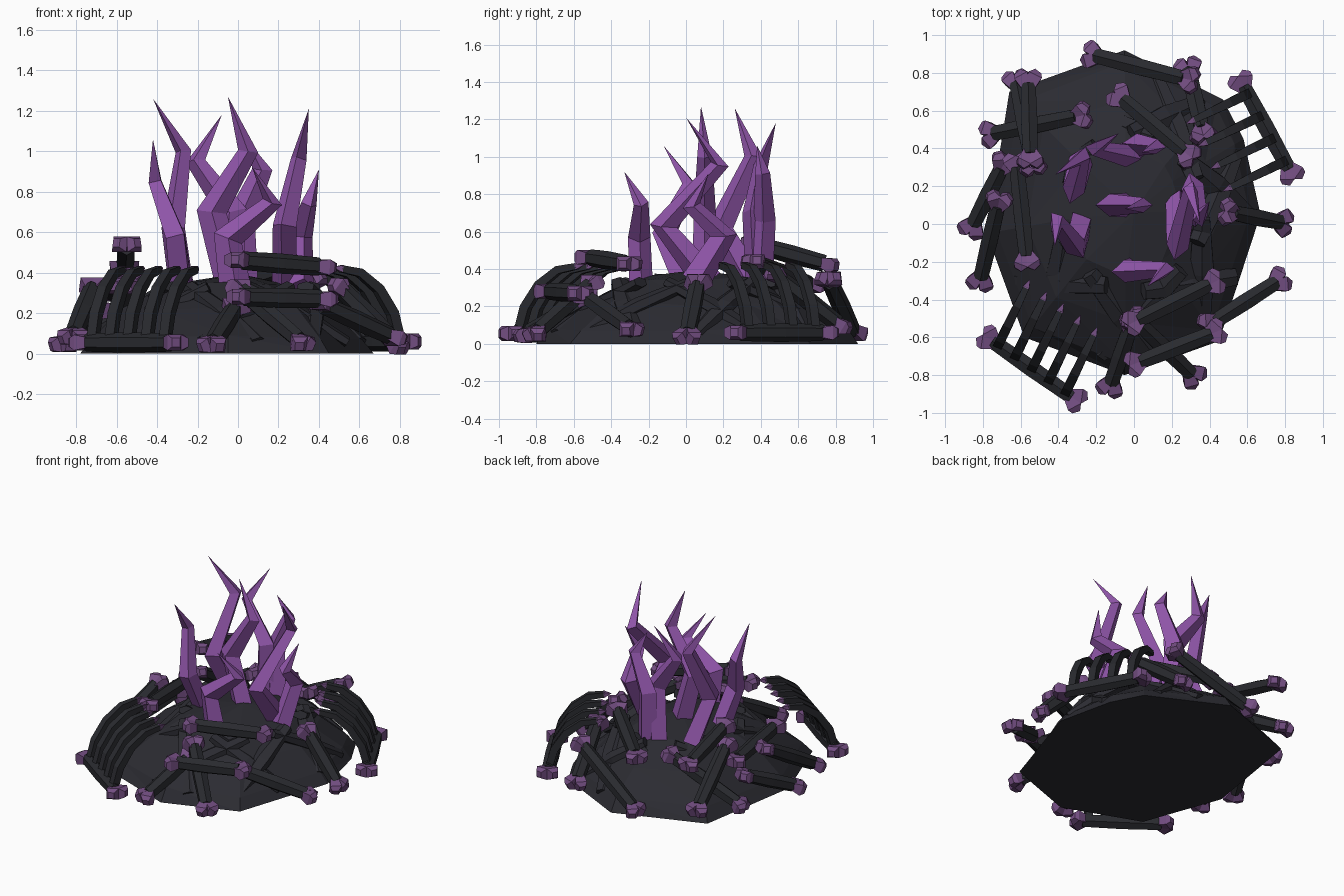
import bpy
import bmesh
import math
import random
from mathutils import Vector

random.seed(4)
start = bpy.data.objects.get("Cube")
if start:
    bpy.data.objects.remove(start, do_unlink=True)
UP = Vector((0, 0, 1))


def material(name, rgb):
    mat = bpy.data.materials.new(name)
    mat.use_nodes = True
    mat.diffuse_color = (*rgb, 1)
    mat.node_tree.nodes["Principled BSDF"].inputs["Base Color"].default_value = (*rgb, 1)
    return mat


ASH = material("ash_grey", (.024, .024, .031))
BONE = material("charred_bone", (.022, .023, .028))
KNOB = material("dull_purple", (.17, .075, .22))
FLAME = material("flame_purple", (.28, .092, .40))


def finish(bm, name, mats):
    bmesh.ops.recalc_face_normals(bm, faces=bm.faces)
    mesh = bpy.data.meshes.new(name)
    bm.to_mesh(mesh)
    bm.free()
    for mat in mats:
        mesh.materials.append(mat)
    obj = bpy.data.objects.new(name, mesh)
    bpy.context.collection.objects.link(obj)


def loft(bm, points, radii, sides=6, slot=0, ref=UP, squash=1.0, phase=.5):
    """Closed tube through points, squashed along ref; a zero radius closes to a tip."""
    points = [Vector(p) for p in points]
    rings = []
    for i, (p, r) in enumerate(zip(points, radii)):
        tangent = (points[min(i + 1, len(points) - 1)] - points[max(i - 1, 0)]).normalized()
        u = tangent.cross(ref).normalized()
        v = u.cross(tangent)
        if r == 0:
            rings.append([bm.verts.new(p)])
            continue
        angles = [math.tau * (k + phase) / sides for k in range(sides)]
        rings.append([bm.verts.new(p + u * r * math.cos(a) + v * r * squash * math.sin(a))
                      for a in angles])
    faces = []
    for a, b in zip(rings, rings[1:]):
        for k in range(sides):
            n = (k + 1) % sides
            if len(b) == 1:
                faces.append(bm.faces.new((a[k], a[n], b[0])))
            else:
                faces.append(bm.faces.new((a[k], a[n], b[n], b[k])))
    for ring in (rings[0], rings[-1]):
        if len(ring) > 1:
            faces.append(bm.faces.new(ring))
    for f in faces:
        f.material_index = slot


def knob(bm, end, direction):
    """Two flared lobes that fork away from the end of a bone."""
    d = direction.normalized()
    side = d.cross(UP).normalized()
    for s in (-1, 1):
        out = (d + side * s * .8).normalized()
        loft(bm, [end - d * .04, end + out * .055, end + out * .085],
             [.028, .055, .03], 4, 1)


def add_bone(bm, a, b, radius=.05):
    a, b = Vector(a), Vector(b)
    loft(bm, [a, (a + b) / 2, b], [radius * .9, radius, radius * .9])
    knob(bm, a, a - b)
    knob(bm, b, b - a)


# Ash mound: faceted rings that shrink towards a low summit
outline = [(-.78, -.05), (-.66, .70), (-.05, .92), (.47, .66), (.58, .45),
           (.67, .05), (.45, -.62), (-.05, -.80), (-.58, -.60)]
bm = bmesh.new()
rings = []
for scale, height, wobble in ((1, 0, 0), (.92, .08, .015), (.69, .225, .025), (.40, .35, .015)):
    ring = []
    for x, y in outline:
        s = scale + random.uniform(-wobble, wobble)
        ring.append(bm.verts.new((x * s - .04 * (1 - s), y * s + .08 * (1 - s),
                                  height + random.uniform(-wobble, wobble))))
    rings.append(ring)
summit = bm.verts.new((0, .06, .395))
count = len(outline)
for k in range(count):
    n = (k + 1) % count
    for a, b in zip(rings, rings[1:]):
        bm.faces.new((a[k], a[n], b[n]))
        bm.faces.new((a[k], b[n], b[k]))
    bm.faces.new((rings[-1][k], rings[-1][n], summit))
bm.faces.new(rings[0])
finish(bm, "ash_mound", [ASH])

# Long bones scattered over the mound, given by their two ends
bone_ends = [
    ((-.20, .89, .07), (.27, .77, .33)),
    ((-.55, .37, .53), (-.56, .74, .43)),
    ((-.62, .74, .13), (-.54, .33, .37)),
    ((-.74, .48, .09), (-.30, .57, .33)),
    ((-.72, .10, .32), (-.81, -.28, .10)),
    ((-.85, 0, .06), (-.70, .30, .20)),
    ((-.57, -.17, .33), (-.62, .30, .30)),
    ((-.12, -.84, .06), (-.02, -.55, .22)),
    ((.03, -.73, .28), (.41, -.58, .27)),
    ((.02, -.52, .31), (.30, -.79, .07)),
    ((.42, -.52, .24), (.75, -.31, .09)),
    ((.02, -.51, .46), (.40, -.32, .43)),
    ((.77, .01, .06), (.52, .06, .31)),
    ((-.06, .66, .32), (.27, .38, .43)),
    ((.29, .81, .11), (.36, .50, .35)),
]
for i, (a, b) in enumerate(bone_ends):
    bm = bmesh.new()
    add_bone(bm, a, b)
    finish(bm, f"long_bone_{i + 1}", [BONE, KNOB])

# Flat slabs lying on the slopes, slanting both ways so that they cross
bm = bmesh.new()
for i in range(14):
    a = math.tau * i / 14
    sweep = a + (-1) ** i * random.uniform(.7, 1.0)
    low = Vector((.64 * math.cos(a) - .04, .76 * math.sin(a) + .05, .055))
    high = Vector((.36 * math.cos(sweep), .42 * math.sin(sweep) + .06, .33))
    middle = (low + high) / 2 + UP * .01
    loft(bm, [low, middle, high], [.05, .075, .05], 6, 0, UP, .6)
finish(bm, "sunken_slabs", [ASH])


# Rib cages: a spine on the ground with arched ribs leaning over the mound
def rib_cage(name, a, b, inward, ribs):
    a, b, inward = Vector(a), Vector(b), Vector(inward)
    along = inward.cross(UP).normalized()
    bm = bmesh.new()
    add_bone(bm, a, b)
    for i in range(ribs):
        root = a.lerp(b, (i + .35) / (ribs - .3))
        arch = [root + inward * t + UP * h
                for t, h in ((0, 0), (.12, .14), (.36, .26), (.68, .34), (1, .36))]
        loft(bm, arch, [.034, .036, .034, .03, .024], 4, 0, along)
        tip = (arch[-1] - arch[-2]).normalized()
        loft(bm, [arch[-1] - tip * .005, arch[-1] + tip * .045], [.026, 0], 4, 1, along)
    finish(bm, name, [BONE, KNOB])


rib_cage("rib_cage_front", (-.75, -.62, .055), (-.33, -.915, .055), (.15, .31, 0), 5)
rib_cage("rib_cage_back", (.58, .73, .06), (.82, .29, .06), (-.29, -.14, 0), 4)

# Zigzag flames: base, lower bend, upper bend, tip
flames = [
    ((-.28, .0, .33), (-.31, -.12, .58), (-.41, .02, .85), (-.42, -.12, 1.06)),
    ((-.28, .34, .33), (-.32, .18, .62), (-.27, .36, 1.0), (-.42, .26, 1.26)),
    ((-.05, .38, .33), (-.03, .36, .70), (-.21, .40, .95), (-.08, .48, 1.18)),
    ((-.03, .10, .34), (-.13, .10, .70), (.05, .10, 1.0), (-.05, .08, 1.27)),
    ((-.01, -.24, .30), (-.05, -.25, .57), (.17, -.24, .75), (.07, -.33, .92)),
    ((.23, .12, .33), (.23, -.12, .63), (.30, .18, .96), (.35, .0, 1.21)),
    ((.31, .05, .33), (.31, .20, .58), (.35, .03, .74), (.40, .12, .91)),
    ((.02, .40, .33), (.01, .42, .66), (.12, .41, .91), (.04, .38, 1.06)),
]
for i, path in enumerate(flames):
    bend = Vector(path[2]) - Vector(path[1])
    bm = bmesh.new()
    loft(bm, path, [.08, .075, .05, 0], 4, 0, UP.cross(bend).normalized(), .8, 0)
    finish(bm, f"flame_{i + 1}", [FLAME])
